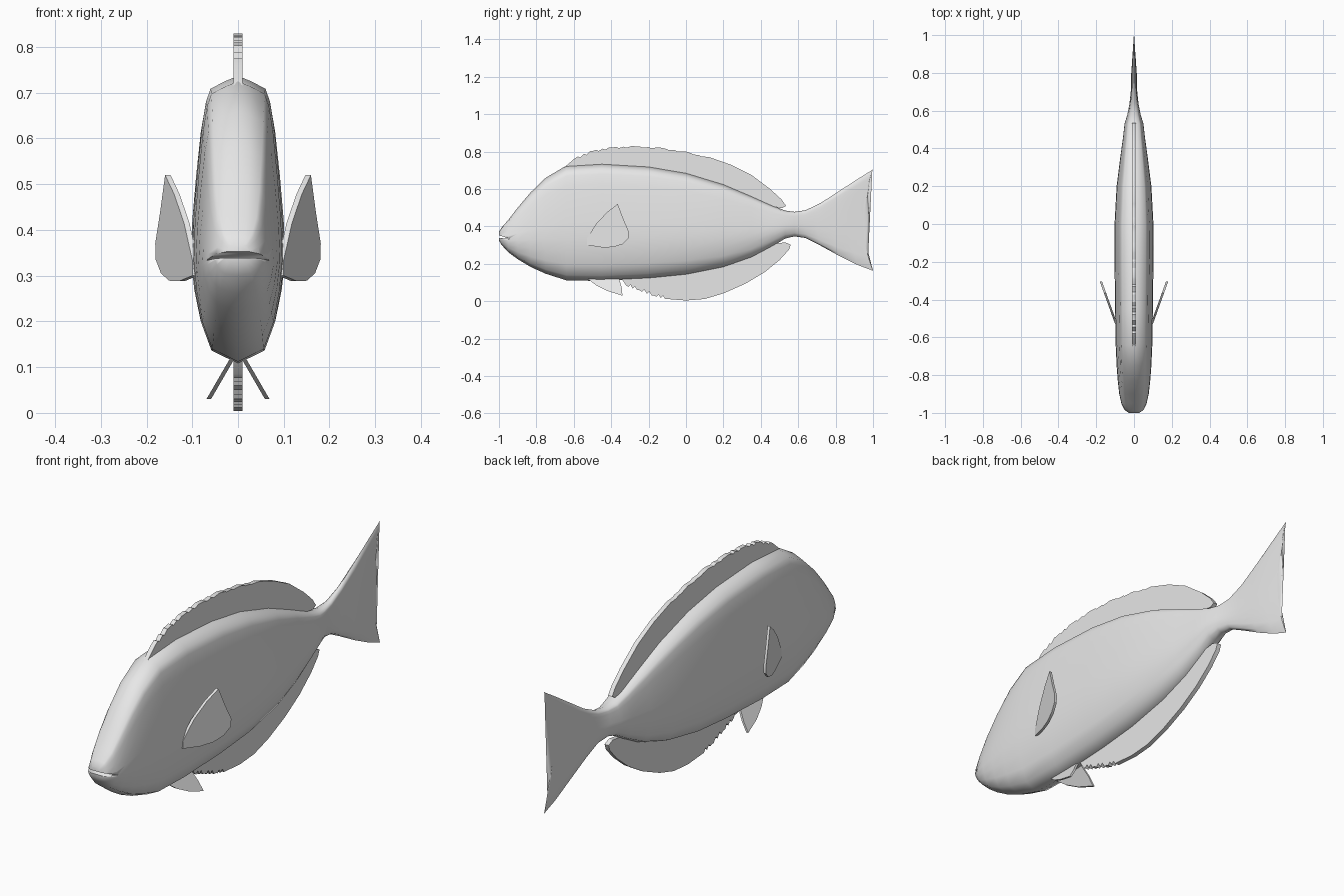
import bpy, bmesh, math

if "Cube" in bpy.data.objects:
    bpy.data.objects.remove(bpy.data.objects["Cube"])

skin = bpy.data.materials.new("light grey")
skin.diffuse_color = (0.8, 0.8, 0.8, 1)
skin.use_nodes = True
skin.node_tree.nodes["Principled BSDF"].inputs["Base Color"].default_value = skin.diffuse_color


def make_object(name, bm, angle):
    bmesh.ops.recalc_face_normals(bm, faces=bm.faces[:])
    mesh = bpy.data.meshes.new(name)
    bm.to_mesh(mesh)
    bm.free()
    mesh.materials.append(skin)
    ob = bpy.data.objects.new(name, mesh)
    bpy.context.collection.objects.link(ob)
    bpy.ops.object.select_all(action='DESELECT')
    ob.select_set(True)
    bpy.context.view_layer.objects.active = ob
    bpy.ops.object.shade_smooth_by_angle(angle=math.radians(angle))
    return ob


def plate(name, outline, thickness, place):
    """Thin slab from a (y, z) outline; place maps (y, z, offset) to a point."""
    bm = bmesh.new()
    sides = [[bm.verts.new(place(y, z, s * thickness / 2)) for y, z in outline] for s in (-1, 1)]
    bm.faces.new(sides[0])
    bm.faces.new(sides[1][::-1])
    n = len(outline)
    for i in range(n):
        j = (i + 1) % n
        bm.faces.new((sides[0][i], sides[0][j], sides[1][j], sides[1][i]))
    return make_object(name, bm, 30)


def ragged(points, first, last, depth):
    """Add small spine notches to the edge between two point indices."""
    out = []
    for i, (a, b) in enumerate(zip(points, points[1:])):
        out.append(a)
        if first <= i < last:
            for k in (1, 2, 3):
                y, z = (p + (q - p) * k / 3 for p, q in zip(a, b))
                out.append((y - 0.012, z))
                if k < 3:
                    out.append((y, z - depth))
    out.append(points[-1])
    return out


# Body and tail: stations of (y, bottom z, top z, half width)
stations = [
    (-1.0, .325, .37, .028), (-.985, .30, .395, .05), (-.95, .262, .435, .067),
    (-.9, .225, .50, .078), (-.83, .183, .583, .086), (-.75, .147, .66, .092),
    (-.64, .112, .725, .097), (-.45, .108, .737, .10), (-.2, .12, .722, .103),
    (0, .14, .688, .103), (.2, .18, .627, .092), (.35, .233, .563, .073),
    (.46, .292, .513, .058), (.53, .335, .485, .05), (.58, .347, .478, .035),
    (.64, .338, .487, .024), (.72, .297, .525, .017), (.82, .242, .59, .015),
    (.92, .193, .655, .009), (1.0, .163, .705, .003)]
# Half cross-section as (width share, height share)
section = [(0, 0), (.58, .045), (.8, .14), (.93, .25), (1, .36), (.97, .5),
           (.89, .66), (.79, .82), (.7, .91), (.6, .955), (.3, .98), (0, 1)]
loop = section + [(-w, t) for w, t in section[-2:0:-1]]

bm = bmesh.new()
rings = []
for y, low, high, half in stations:
    bow = 0.055 * max(0, (y - .6) / .4)          # forked trailing edge
    rings.append([bm.verts.new((w * half, y - bow * (1 - (2 * t - 1) ** 2), low + (high - low) * t))
                  for w, t in loop])
n = len(loop)
for a, b in zip(rings, rings[1:]):
    for i in range(n):
        bm.faces.new((a[i], a[(i + 1) % n], b[(i + 1) % n], b[i]))
bm.faces.new(rings[0])
bm.faces.new(rings[-1][::-1])
body = make_object("body", bm, 65)

# Mouth: narrow wedge cut into the snout
cutter = plate("mouth_cutter", [(-1.03, .362), (-1.03, .342), (-.94, .333)], .4,
               lambda y, z, o: (o, y, z))
cut = body.modifiers.new("mouth", 'BOOLEAN')
cut.operation, cut.solver, cut.object = 'DIFFERENCE', 'EXACT', cutter
bpy.context.view_layer.objects.active = body
bpy.ops.object.modifier_apply(modifier="mouth")
bpy.data.objects.remove(cutter)

# Dorsal and anal fins on the centre line
flat = lambda y, z, o: (o, y, z)
dorsal = [(-.65, .715), (-.6, .76), (-.5, .803), (-.4, .822), (-.28, .829), (-.14, .822),
          (0, .80), (.12, .772), (.24, .73), (.35, .675), (.45, .60), (.51, .545),
          (.535, .51), (.515, .498), (.47, .505), (.3, .54), (0, .64), (-.3, .69), (-.6, .69)]
plate("dorsal_fin", ragged(dorsal, 1, 7, .006), .02, flat)
anal = [(-.35, .13), (-.32, .085), (-.25, .06), (-.17, .03), (-.1, .012), (0, .004),
        (.1, .012), (.2, .042), (.32, .095), (.42, .155), (.5, .22), (.55, .275),
        (.56, .302), (.53, .315), (.48, .308), (.4, .29), (.2, .22), (0, .18), (-.3, .15)]
plate("anal_fin", ragged(anal, 1, 4, -.012), .02, flat)

# Paired fins: pectorals sweep out and back, pelvics splay downward
pectoral = [(-.53, .335), (-.48, .415), (-.42, .478), (-.365, .52), (-.335, .44),
            (-.305, .37), (-.308, .335), (-.34, .305), (-.39, .289), (-.45, .288), (-.53, .30)]
pelvic = [(-.54, .13), (-.48, .085), (-.42, .055), (-.34, .03), (-.343, .07), (-.36, .13)]
for side, s in (("left", 1), ("right", -1)):
    plate(side + "_pectoral_fin", pectoral, .012,
          lambda y, z, o: (s * (.094 + (y + .53) * .36 + o), y, z))
    plate(side + "_pelvic_fin", pelvic, .01,
          lambda y, z, o: (s * (.013 + (.118 - z) * .58 + o), y, z))
